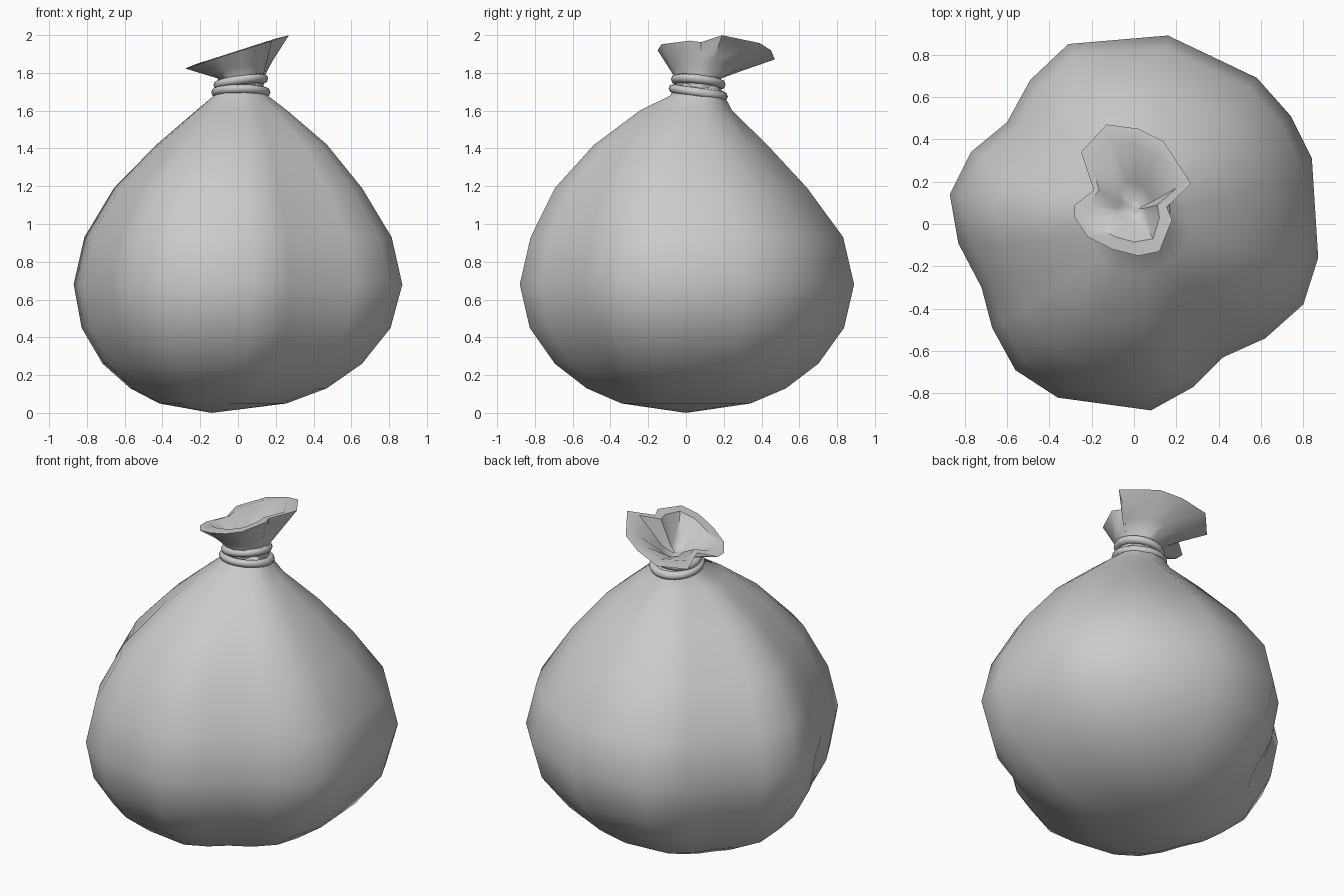
import bpy, math
from mathutils import Vector, Matrix

if "Cube" in bpy.data.objects:
    bpy.data.objects.remove(bpy.data.objects["Cube"])


def loft(name, rings, start=None, end=None, angle=60):
    """Skin a stack of equal-length point rings, closing ends with a centre point."""
    n = len(rings[0])
    verts = [p for r in rings for p in r]
    faces = []
    for k in range(len(rings) - 1):
        for i in range(n):
            j = (i + 1) % n
            faces.append((k * n + i, k * n + j, (k + 1) * n + j, (k + 1) * n + i))
    if start:
        c = len(verts)
        verts.append(start)
        faces += [(c, (i + 1) % n, i) for i in range(n)]
    if end:
        c, b = len(verts), (len(rings) - 1) * n
        verts.append(end)
        faces += [(c, b + i, b + (i + 1) % n) for i in range(n)]
    me = bpy.data.meshes.new(name)
    me.from_pydata(verts, [], faces)
    ob = bpy.data.objects.new(name, me)
    bpy.context.collection.objects.link(ob)
    bpy.ops.object.select_all(action='DESELECT')
    ob.select_set(True)
    bpy.context.view_layer.objects.active = ob
    bpy.ops.object.shade_smooth_by_angle(angle=math.radians(angle))
    return ob


# Sack body: lobed plan outline, counter-clockwise
outline = [Vector(p) for p in (
    (.87, -.16), (.84, .31), (.74, .51), (.58, .69), (.16, .89), (-.31, .85),
    (-.49, .68), (-.60, .48), (-.77, .34), (-.87, .14), (-.83, -.09),
    (-.72, -.30), (-.67, -.49), (-.56, -.69), (-.36, -.82), (.08, -.88),
    (.28, -.77), (.42, -.63), (.62, -.54), (.80, -.38))]
# height, scale, centre x, centre y, strength of lobes
profile = [
    (.05, .39, -.08, 0, .6), (.13, .60, -.05, 0, .75), (.26, .79, -.03, 0, .9),
    (.45, .94, -.01, 0, 1), (.68, 1.0, 0, 0, 1), (.93, .935, 0, 0, 1),
    (1.19, .755, 0, -.03, 1), (1.42, .52, .02, -.03, .8),
    (1.60, .28, .02, 0, .5), (1.68, .165, .015, .06, .2), (1.76, .12, .015, .065, 0)]
body = []
for z, s, cx, cy, lobe in profile:
    ring = []
    for p in outline:
        q = (p.normalized() * .87).lerp(p, lobe) * s
        ring.append((cx + q.x, cy + q.y, z))
    body.append(ring)
loft("sack_body", body, start=(-.14, 0, 0), end=(.015, .065, 1.76), angle=80)

# Gathered mouth: folded rim outline, flaring up from the neck
rim = [Vector(p) for p in (
    (.27, .19), (.14, .39), (.02, .45), (-.13, .47), (-.25, .34), (-.19, .16),
    (-.28, .09), (-.28, .03), (-.22, -.06), (-.10, -.12), (.02, -.15),
    (.12, -.13), (.18, .02), (.155, .08))]
inner = [Vector(p) for p in (
    (.20, .17), (.10, .33), (0, .38), (-.11, .40), (-.20, .29), (-.165, .16),
    (-.22, .09), (-.22, .04), (-.16, -.02), (-.09, -.06), (0, -.085),
    (.09, -.07), (.12, .03), (.11, .09))]
neck = Vector((.015, .065))


def slope(p):
    return 1.913 + .32 * p.x


def neck_ring(r, z):
    ring = []
    for p in rim:
        q = neck + (p - neck).normalized() * r
        ring.append((q.x, q.y, z))
    return ring


def between(points, t, z0):
    ring = []
    for p in points:
        q = (neck + (p - neck).normalized() * .12).lerp(p, t)
        ring.append((q.x, q.y, z0 + (slope(p) - z0) * t))
    return ring


throat = []
for p in inner:
    q = neck.lerp(p, .4)
    throat.append((q.x, q.y, 1.80))
loft("sack_mouth", [
    neck_ring(.125, 1.66), neck_ring(.12, 1.77), between(rim, .4, 1.77),
    [(p.x, p.y, slope(p)) for p in rim],
    [(p.x, p.y, slope(p) + .005) for p in inner],
    throat], end=(.015, .07, 1.745), angle=50)


# Cord: two tilted turns around the neck
def cord(name, z, radius, tilt_x, tilt_y):
    path, rings = 24, []
    for i in range(path):
        a = 2 * math.pi * i / path
        ring = []
        for k in range(8):
            b = 2 * math.pi * k / 8
            r = radius + .024 * math.cos(b)
            dx, dy = r * math.cos(a), r * math.sin(a)
            ring.append((neck.x + dx, neck.y + dy,
                         z + tilt_x * dx + tilt_y * dy + .024 * math.sin(b)))
        rings.append(ring)
    rings.append(rings[0])
    loft(name, rings, angle=80)


cord("cord_lower", 1.697, .133, .0, -.14)
cord("cord_upper", 1.752, .121, .13, -.10)
